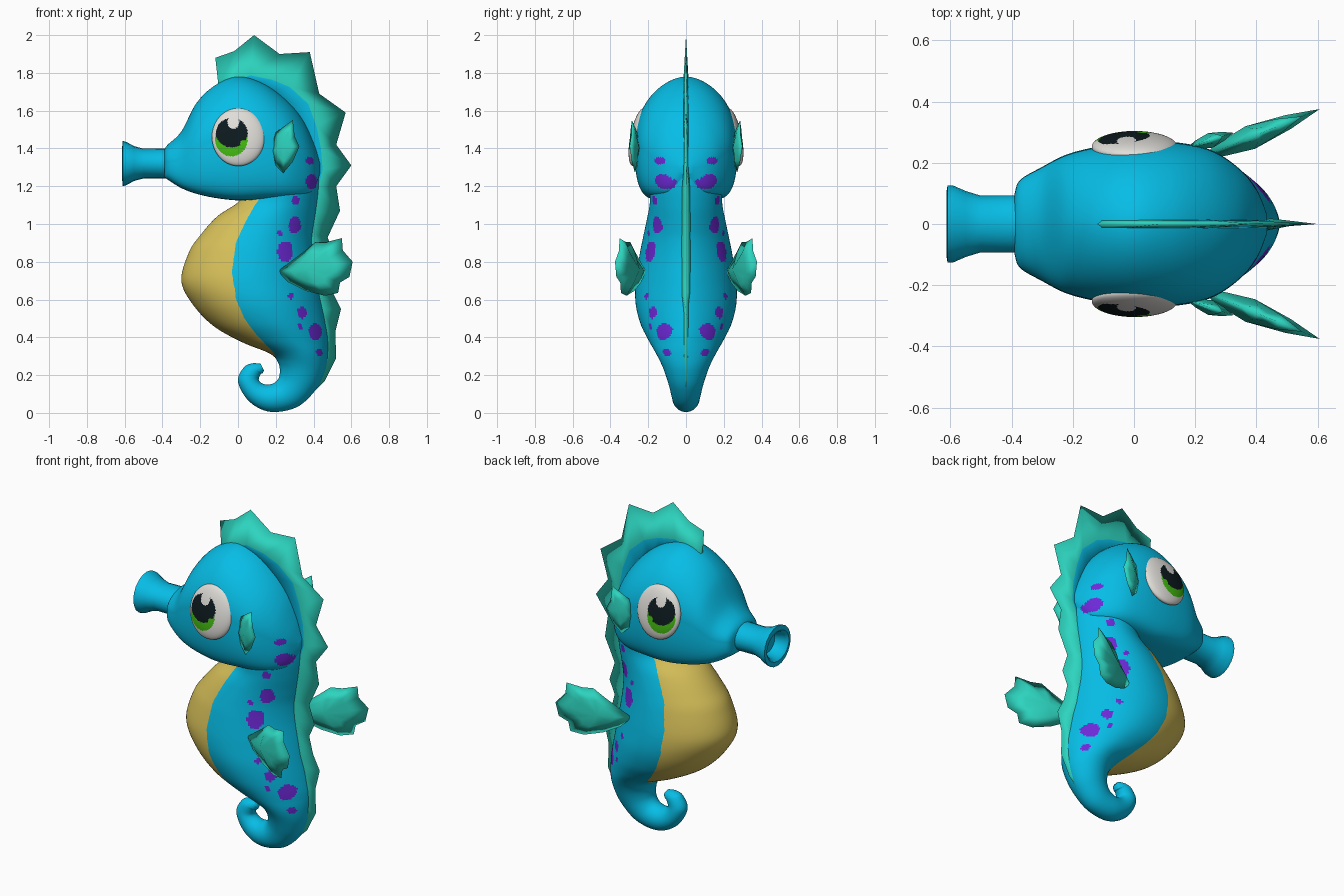
import bpy, bmesh, math
from mathutils import Vector

if "Cube" in bpy.data.objects:
    bpy.data.objects.remove(bpy.data.objects["Cube"])


def material(name, rgb):
    m = bpy.data.materials.new(name)
    m.diffuse_color = (*rgb, 1)
    m.use_nodes = True
    m.node_tree.nodes["Principled BSDF"].inputs["Base Color"].default_value = m.diffuse_color
    return m


BLUE = material("sea_blue", (0.002, 0.51, 0.79))
SAND = material("belly_sand", (0.68, 0.53, 0.10))
PURPLE = material("spot_purple", (0.155, 0.022, 0.68))
TEAL = material("fin_teal", (0.026, 0.66, 0.52))
WHITE = material("eye_white", (0.75, 0.73, 0.69))
BLACK = material("pupil_black", (0.004, 0.010, 0.013))
GREEN = material("iris_green", (0.055, 0.50, 0.005))


def finish(name, bm, mats, paint=None, angle=40):
    bmesh.ops.recalc_face_normals(bm, faces=bm.faces)
    if paint:
        for f in bm.faces:
            f.material_index = paint(f.calc_center_median())
    me = bpy.data.meshes.new(name)
    bm.to_mesh(me)
    bm.free()
    for m in mats:
        me.materials.append(m)
    ob = bpy.data.objects.new(name, me)
    bpy.context.collection.objects.link(ob)
    bpy.ops.object.select_all(action='DESELECT')
    bpy.context.view_layer.objects.active = ob
    ob.select_set(True)
    bpy.ops.object.shade_smooth_by_angle(angle=math.radians(angle))
    return ob


def smooth_rows(rows, steps):
    """Catmull-Rom interpolation between control sections."""
    out = []
    for i in range(len(rows) - 1):
        a, b, c, d = (rows[max(i - 1, 0)], rows[i], rows[i + 1],
                      rows[min(i + 2, len(rows) - 1)])
        for k in range(steps):
            t = k / steps
            out.append([0.5 * (2 * q + (r - p) * t + (2 * p - 5 * q + 4 * r - s) * t * t
                               + (3 * q - p - 3 * r + s) * t ** 3)
                        for p, q, r, s in zip(a, b, c, d)])
    return out + [list(rows[-1])]


def loft(name, rows, place, segs, mats, paint=None, angle=40):
    bm = bmesh.new()
    rings = [[bm.verts.new(place(r, 2 * math.pi * k / segs)) for k in range(segs)]
             for r in rows]
    for a, b in zip(rings, rings[1:]):
        for k in range(segs):
            j = (k + 1) % segs
            bm.faces.new((a[k], a[j], b[j], b[k]))
    bm.faces.new(rings[0])
    bm.faces.new(rings[-1])
    return finish(name, bm, mats, paint, angle)


# Painted markings: spots (x, z, radius x, radius z) and the belly edge (z, x)
SPOTS = [(.38, 1.335, .022, .02), (.39, 1.225, .03, .04), (.305, 1.125, .022, .022),
         (.30, .995, .034, .045), (.22, .95, .014, .014), (.25, .855, .042, .053),
         (.28, .62, .017, .017), (.34, .53, .028, .03), (.33, .457, .014, .014),
         (.41, .43, .035, .043), (.43, .32, .018, .018)]
BELLY = [(.295, .20), (.32, .188), (.36, .15), (.42, .095), (.50, .035), (.60, -.008),
         (.75, -.03), (.90, -.01), (1.0, .035), (1.1, .09), (1.18, .15)]


def is_spot(c):
    return abs(c.y) > .05 and any(((c.x - x) / rx) ** 2 + ((c.z - z) / rz) ** 2 < 1
                                  for x, z, rx, rz in SPOTS)


def on_belly(x, z):
    for (z0, x0), (z1, x1) in zip(BELLY, BELLY[1:]):
        if z0 <= z < z1:
            return x < x0 + (x1 - x0) * (z - z0) / (z1 - z0)
    return False


def paint_trunk(c):
    return 2 if is_spot(c) else int(on_belly(c.x, c.z))


# Trunk and curled tail: front x, z, back x, z, half width
TRUNK = [(.10, 1.30, .42, 1.35, .17), (.04, 1.18, .43, 1.22, .19), (0, 1.115, .42, 1.10, .192),
         (-.11, 1.04, .405, 1.0, .208), (-.20, .94, .395, .92, .227), (-.26, .85, .40, .82, .246),
         (-.30, .70, .42, .70, .266), (-.24, .575, .44, .59, .267), (-.13, .46, .46, .49, .242),
         (.02, .375, .475, .40, .20), (.17, .313, .475, .31, .157), (.215, .26, .46, .22, .122),
         (.22, .20, .41, .12, .094), (.20, .165, .31, .03, .077), (.165, .15, .17, .006, .07),
         (.13, .155, .06, .06, .06), (.11, .175, .0, .165, .052), (.12, .205, .03, .24, .045),
         (.13, .21, .075, .262, .037), (.138, .225, .12, .26, .024)]


def belly_angle(r):
    """Angle where a ring crosses the belly edge, so an edge loop can follow it."""
    last = 0
    for k in range(1, 315):
        t = (1 - math.cos(k / 100)) / 2
        if on_belly(r[0] + (r[2] - r[0]) * t, r[1] + (r[3] - r[1]) * t):
            last = k / 100
    return last if .2 < last < 2.4 else None


def trunk_point(r, a):
    xf, zf, xb, zb, w, edge = r
    side, half = (1, a) if a <= math.pi else (-1, 2 * math.pi - a)
    u = half / math.pi * 2.5                      # two fifths of the columns in front of the edge
    half = edge * u if u < 1 else edge + (math.pi - edge) * (u - 1) / 1.5
    t = (1 - math.cos(half)) / 2
    # the back of the trunk is narrower than the belly
    power = 1 + min(max((w - .1) * 4, 0), .35) if t > .5 else 1
    y = side * w * max(math.sin(half), 0) ** power
    return Vector((xf + (xb - xf) * t, y, zf + (zb - zf) * t))


trunk_rows, edge = smooth_rows(TRUNK, 9), math.pi / 2
for row in trunk_rows:
    edge = belly_angle(row) or edge + (math.pi / 2 - edge) * .08
    row.append(edge)
loft("trunk_and_tail", trunk_rows, trunk_point, 160, [BLUE, SAND, PURPLE], paint_trunk, 70)

# Head: x, bottom z, top z, half width
HEAD = [(-.39, 1.25, 1.395, .10), (-.372, 1.235, 1.42, .143), (-.30, 1.19, 1.49, .185),
        (-.22, 1.16, 1.64, .225), (-.12, 1.138, 1.735, .25), (0, 1.125, 1.78, .265),
        (.13, 1.13, 1.745, .265), (.25, 1.135, 1.66, .24), (.34, 1.145, 1.555, .183),
        (.40, 1.18, 1.43, .114), (.435, 1.27, 1.32, .03)]


def head_point(r, a):
    x, lo, hi, w = r
    c, s = math.cos(a), math.sin(a)
    # full cheeks below, narrower crown above
    bulge = abs(c) ** (1.12 if s > 0 else .3) * (1 - .08 * min(s, 0))
    return Vector((x, math.copysign(w * bulge, c), (lo + hi) / 2 + s * (hi - lo) / 2))


loft("head", smooth_rows(HEAD, 8), head_point, 128, [BLUE, PURPLE], lambda c: int(is_spot(c)))

# Hollow trumpet snout: x, radius
SNOUT = [(-.33, .08), (-.40, .08), (-.50, .079), (-.55, .092), (-.59, .114), (-.61, .12),
         (-.613, .09), (-.60, .076), (-.54, .062)]
loft("snout", SNOUT, lambda r, a: Vector((r[0], 1.17 * min(r[1], .107) * math.cos(a),
                                          1.32 + r[1] * math.sin(a))), 20, [BLUE])


# Eyes with iris, pupil and highlight, leaning up and outward
def paint_eye(c):
    def inside(x, z, rx, rz):
        return ((c.x - x) / rx) ** 2 + ((c.z - z) / rz) ** 2 < 1
    if inside(-.025, 1.54, .03, .037):
        return 0
    if inside(-.033, 1.483, .084, .077) and not inside(.035, 1.425, .025, .02):
        return 1
    return 2 if inside(-.035, 1.45, .086, .092) else 0


for side, label in ((-1, "right"), (1, "left")):
    bm = bmesh.new()
    bmesh.ops.create_uvsphere(bm, u_segments=96, v_segments=72, radius=1)
    for v in bm.verts:
        x, y, z = v.co
        v.co = (.002 + .14 * x, side * (.252 + .044 * z - .028 * y), 1.46 + .153 * y)
    finish(label + "_eye", bm, [WHITE, BLACK, GREEN], paint_eye)


# Ribbed side fins: a scalloped outline, thick at the hub and sharp at the rim
def ribbed_fin(name, side, hub, outline, y0, slope, thick):
    bm = bmesh.new()
    normal = Vector((-slope, 1, 0)).normalized()

    def at(x, z, off=0.0):
        p = Vector((x, y0 + slope * (x - outline[0][0]), z)) + normal * off
        p.y *= side
        return bm.verts.new(p)

    rim = [at(x, z) for x, z in outline]
    n = len(rim)
    for s in (-1, 1):
        top = at(*hub, s * thick)
        mid = [at(hub[0] + (x - hub[0]) * .55, hub[1] + (z - hub[1]) * .55,
                  s * thick * (.6 if k % 2 == 0 else .35)) for k, (x, z) in enumerate(outline)]
        for k in range(n):
            j = (k + 1) % n
            bm.faces.new((rim[k], rim[j], mid[j], mid[k]))
            bm.faces.new((mid[k], mid[j], top))
    finish(name, bm, [TEAL], angle=180)


PECTORAL = [(.21, .75), (.35, .855), (.41, .905), (.47, .905), (.55, .925), (.555, .86),
            (.607, .80), (.59, .72), (.54, .69), (.53, .635), (.46, .62), (.36, .645), (.27, .69)]
EAR = [(.17, 1.38), (.20, 1.485), (.29, 1.55), (.30, 1.465), (.325, 1.41), (.29, 1.33),
       (.24, 1.27), (.195, 1.315)]
for side, label in ((-1, "right"), (1, "left")):
    ribbed_fin(label + "_side_fin", side, (.38, .76), PECTORAL, .213, .41, .04)
    ribbed_fin(label + "_ear_fin", side, (.25, 1.41), EAR, .247, .33, .025)

# Crest and back fin: outer x, z, base x, z, share of blue band
CREST = [(-.12, 1.88, -.10, 1.70, .03), (-.02, 1.915, -.03, 1.74, .05), (.085, 2.0, .06, 1.74, .18),
         (.22, 1.90, .16, 1.70, .32), (.38, 1.91, .23, 1.65, .29), (.43, 1.69, .30, 1.57, .55),
         (.57, 1.59, .34, 1.49, .32), (.52, 1.42, .38, 1.39, .42), (.60, 1.31, .40, 1.28, .24),
         (.52, 1.20, .40, 1.19, .20), (.54, 1.07, .39, 1.06, .08), (.475, .93, .375, .95, .04),
         (.51, .82, .38, .83, .04), (.475, .74, .395, .74, .04), (.50, .64, .41, .64, .04),
         (.545, .55, .43, .55, .04), (.515, .43, .45, .44, .04), (.52, .29, .445, .30, .04),
         (.46, .17, .41, .18, .04), (.41, .12, .38, .14, .04)]
bm = bmesh.new()
sections = []
for i, (ox, oz, bx, bz, f) in enumerate(CREST):
    t = .026 if 8 < i < 15 else .015
    mx, mz = bx + (ox - bx) * f, bz + (oz - bz) * f
    sections.append([bm.verts.new(p) for p in (
        (bx, -t, bz), (mx, -t * (1 - f), mz), (ox, 0, oz), (mx, t * (1 - f), mz), (bx, t, bz))])
for a, b in zip(sections, sections[1:]):
    for k in range(5):
        j = (k + 1) % 5
        face = bm.faces.new((a[k], a[j], b[j], b[k]))
        face.material_index = 0 if k in (1, 2) else 1
bm.faces.new(sections[0])
bm.faces.new(sections[-1])
finish("back_fin", bm, [TEAL, BLUE], angle=180)
